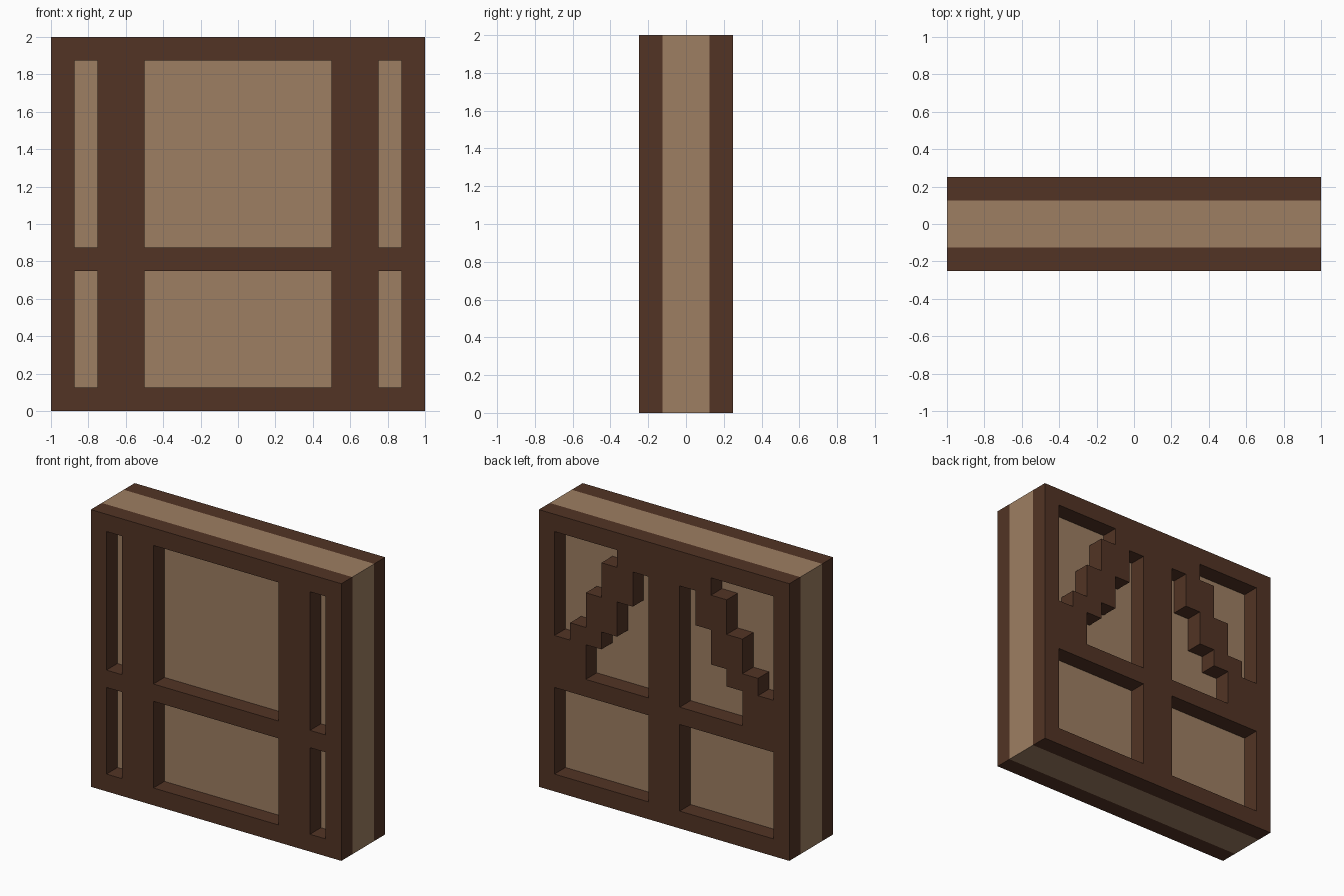
import bpy
import bmesh
import math

cube = bpy.data.objects.get("Cube")
if cube:
    bpy.data.objects.remove(cube, do_unlink=True)

CELLS = 16            # the panel is laid out on a 16 x 16 grid
UNIT = 2 / CELLS      # one grid cell, also the depth of each frame


def make_material(name, rgb):
    mat = bpy.data.materials.new(name)
    mat.use_nodes = True
    mat.diffuse_color = (*rgb, 1)
    mat.node_tree.nodes["Principled BSDF"].inputs["Base Color"].default_value = (*rgb, 1)
    return mat


dark_wood = make_material("dark wood", (0.084, 0.034, 0.018))
light_wood = make_material("light wood", (0.337, 0.209, 0.122))


def make_plate(name, openings, y0, y1, mat):
    """Flat plate from y0 to y1, with openings (col0, col1, row0, row1) in cells."""
    bm = bmesh.new()
    verts = [[bm.verts.new((c * UNIT - 1, y0, r * UNIT)) for r in range(CELLS + 1)]
             for c in range(CELLS + 1)]
    for c in range(CELLS):
        for r in range(CELLS):
            if any(a <= c < b and d <= r < e for a, b, d, e in openings):
                continue
            bm.faces.new((verts[c][r], verts[c + 1][r], verts[c + 1][r + 1], verts[c][r + 1]))
    bmesh.ops.delete(bm, geom=[v for v in bm.verts if not v.link_faces], context='VERTS')

    # Give the plate its thickness
    result = bmesh.ops.extrude_face_region(bm, geom=bm.faces[:], use_keep_orig=True)
    moved = [g for g in result["geom"] if isinstance(g, bmesh.types.BMVert)]
    bmesh.ops.translate(bm, verts=moved, vec=(0, y1 - y0, 0))
    bmesh.ops.recalc_face_normals(bm, faces=bm.faces[:])

    # Merge the grid cells into large clean faces
    bmesh.ops.dissolve_limit(bm, angle_limit=math.radians(1),
                             verts=bm.verts[:], edges=bm.edges[:])
    mesh = bpy.data.meshes.new(name)
    bm.to_mesh(mesh)
    bm.free()
    mesh.materials.append(mat)
    obj = bpy.data.objects.new(name, mesh)
    bpy.context.collection.objects.link(obj)
    return obj


# Light core board between the two frames
make_plate("core_panel", [], -UNIT, UNIT, light_wood)

# Front frame: one wide and two narrow windows in each of two rows
front_openings = [(c0, c1, r0, r1)
                  for c0, c1 in ((1, 2), (4, 12), (14, 15))
                  for r0, r1 in ((1, 6), (7, 15))]
make_plate("front_frame", front_openings, -2 * UNIT, -UNIT, dark_wood)

# Back frame: plain lower windows, upper windows crossed by stepped braces
half = [(1, 7, 1, 6),                       # lower window
        (1, 2, 9, 15), (2, 3, 10, 15),      # above the brace
        (3, 4, 12, 15), (4, 5, 14, 15),
        (3, 4, 7, 9), (4, 5, 7, 10),        # below the brace
        (5, 6, 7, 12), (6, 7, 7, 14)]
mirrored = [(CELLS - b, CELLS - a, d, e) for a, b, d, e in half]
make_plate("back_frame", half + mirrored, UNIT, 2 * UNIT, dark_wood)
